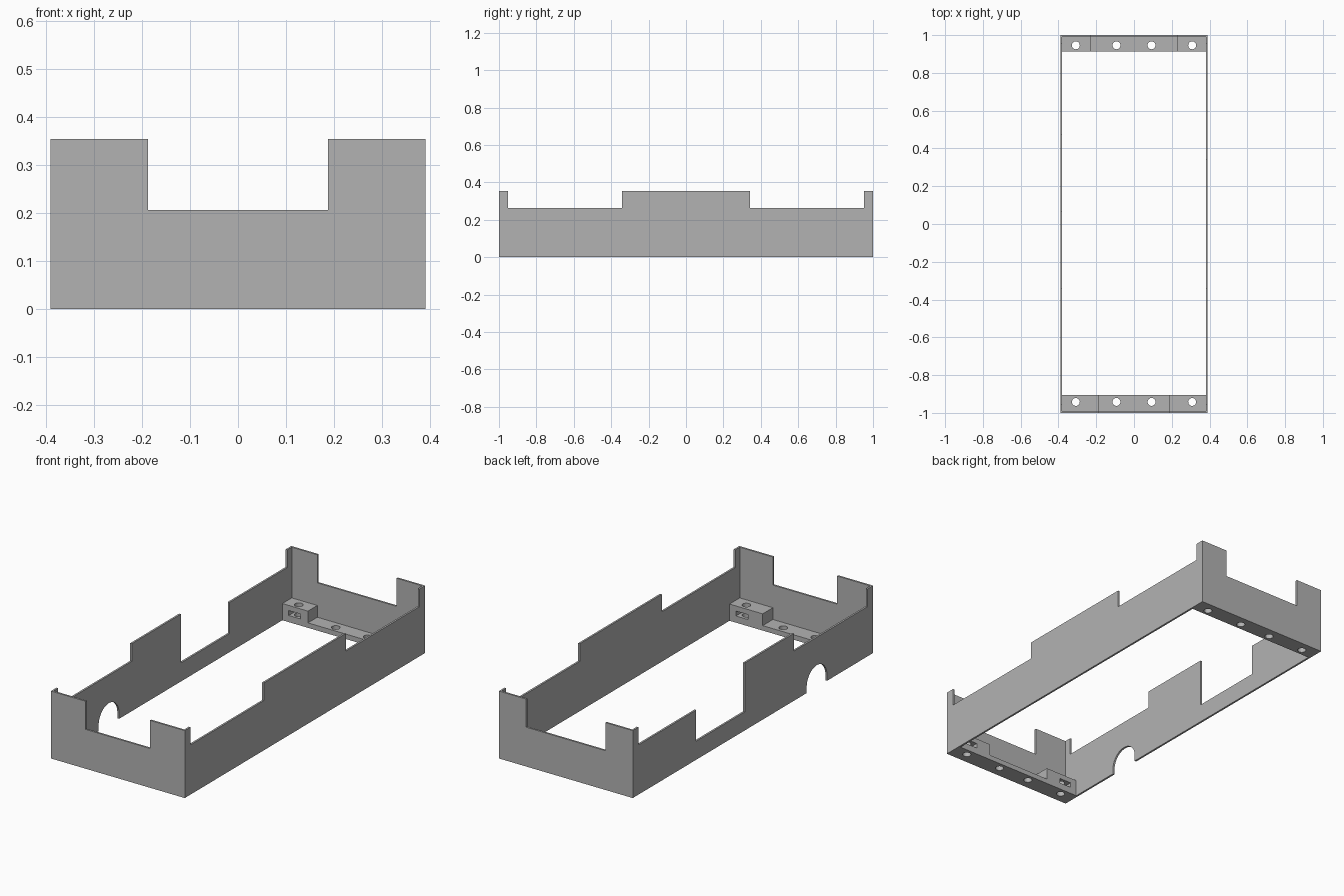
import bpy, bmesh, math
from mathutils import Matrix, Vector

if "Cube" in bpy.data.objects:
    bpy.data.objects.remove(bpy.data.objects["Cube"])

W, L, H, T = 0.39, 1.0, 0.355, 0.01   # half width, half length, height, wall thickness

grey = bpy.data.materials.new("grey")
grey.diffuse_color = (0.45, 0.45, 0.45, 1)
grey.use_nodes = True
grey.node_tree.nodes["Principled BSDF"].inputs["Base Color"].default_value = grey.diffuse_color


def finish(name, bm):
    bmesh.ops.recalc_face_normals(bm, faces=bm.faces[:])
    me = bpy.data.meshes.new(name)
    bm.to_mesh(me)
    bm.free()
    me.materials.append(grey)
    ob = bpy.data.objects.new(name, me)
    bpy.context.collection.objects.link(ob)
    return ob


def extrude_profile(name, pts, axis, start, end):
    """Extrude an outline of (horizontal, z) points along x or y."""
    bm = bmesh.new()
    if axis == 'y':
        vs = [bm.verts.new((u, start, z)) for u, z in pts]
        move = Vector((0, end - start, 0))
    else:
        vs = [bm.verts.new((start, u, z)) for u, z in pts]
        move = Vector((end - start, 0, 0))
    face = bm.faces.new(vs)
    new = bmesh.ops.extrude_face_region(bm, geom=[face])["geom"]
    bmesh.ops.translate(bm, vec=move, verts=[g for g in new if isinstance(g, bmesh.types.BMVert)])
    return finish(name, bm)


def cut(ob, cutter):
    mod = ob.modifiers.new("cut", 'BOOLEAN')
    mod.operation = 'DIFFERENCE'
    mod.solver = 'EXACT'
    mod.object = cutter
    cutter.hide_render = True
    bpy.context.view_layer.objects.active = ob
    bpy.ops.object.modifier_apply(modifier=mod.name)
    bpy.data.objects.remove(cutter, do_unlink=True)


# End walls with a wide notch in the top edge
def end_wall(name, notch, start, end):
    z = 0.207
    extrude_profile(name, [(-W, 0), (W, 0), (W, H), (notch, H), (notch, z),
                           (-notch, z), (-notch, H), (-W, H)], 'y', start, end)


end_wall("front_wall", 0.187, -L, -L + T)
end_wall("back_wall", 0.231, L - T, L)

# Side walls: corner tabs, lowered shoulders and a raised middle
E, TAB, MID, Z = L - T, 0.953, 0.341, 0.262
front_top = [(-MID, H), (-MID, Z), (-TAB, Z), (-TAB, H), (-E, H)]
extrude_profile("right_wall", [(-E, 0), (E, 0), (E, H), (TAB, H), (TAB, Z), (MID, Z), (MID, H)]
                + front_top, 'x', W - T, W)

# Left wall also has a deep notch and an arched opening at the bottom
cy, cz, r = -0.532, 0.03, 0.085
arch = [(cy - r, 0)] + [(cy - r * math.cos(a), cz + r * math.sin(a))
                        for a in (math.pi * i / 20 for i in range(21))] + [(cy + r, 0)]
extrude_profile("left_wall", [(-E, 0)] + arch +
                [(E, 0), (E, H), (TAB, H), (TAB, Z), (0.472, Z), (0.472, 0.098),
                 (0.067, 0.098), (0.067, H)] + front_top, 'x', -W, -W + T)


# Mounting bars with raised ends, screw holes and nut slots
def mounting_bar(name, step, inner, outer, hole_y):
    w, low, high = W - T, 0.026, 0.088
    bar = extrude_profile(name, [(-w, 0), (w, 0), (w, high), (step, high), (step, low),
                                 (-step, low), (-step, high), (-w, high)], 'y', inner, outer)
    holes, slots = bmesh.new(), bmesh.new()
    for x in (-0.308, -0.093, 0.093, 0.308):
        bmesh.ops.create_cone(holes, cap_ends=True, segments=24, radius1=0.021, radius2=0.021,
                              depth=0.4, matrix=Matrix.Translation((x, hole_y, 0.05)))
    reach = 2 * abs(hole_y - inner)
    for x in (-0.308, 0.308):
        bmesh.ops.create_cube(slots, size=1, matrix=Matrix.Translation((x, inner, 0.048))
                              @ Matrix.Diagonal((0.07, 2 * reach, 0.026, 1)))
    cut(bar, finish("hole_cutter", holes))
    cut(bar, finish("slot_cutter", slots))


mounting_bar("front_bar", 0.187, -0.905, -E, -0.942)
mounting_bar("back_bar", 0.231, 0.912, E, 0.946)
